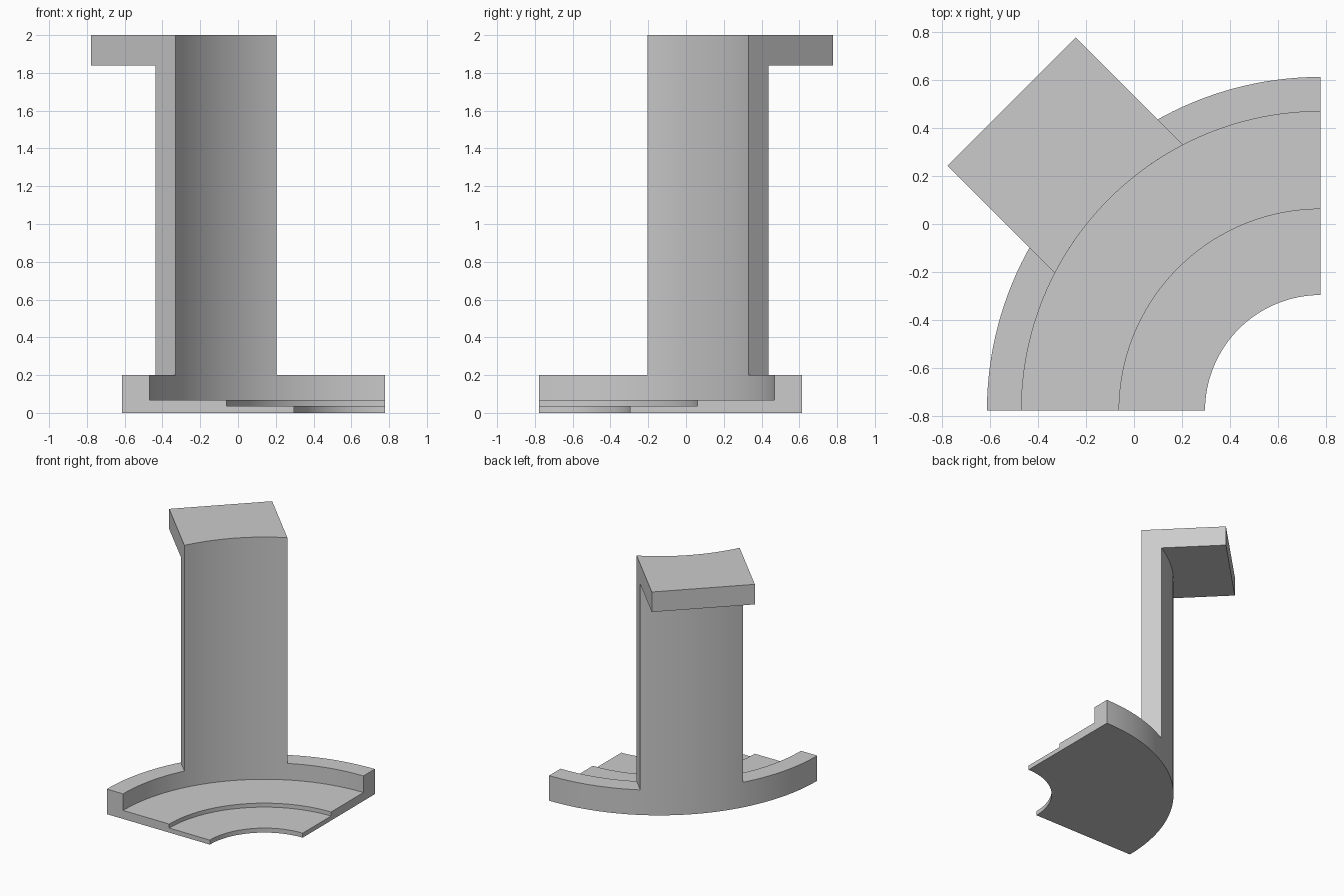
import bpy, bmesh, math

if "Cube" in bpy.data.objects:
    bpy.data.objects.remove(bpy.data.objects["Cube"])

C = 0.778                 # the arc centre sits at (C, -C)
R_IN, R_OUT = 1.247, 1.391
STEPS = 48

grey = bpy.data.materials.new("plain grey")
grey.diffuse_color = (0.6, 0.6, 0.6, 1)
grey.use_nodes = True
grey.node_tree.nodes["Principled BSDF"].inputs["Base Color"].default_value = grey.diffuse_color


def loft(name, sections):
    """Closed solid through a row of matching closed sections."""
    bm = bmesh.new()
    rings = [[bm.verts.new(p) for p in s] for s in sections]
    n = len(rings[0])
    for a, b in zip(rings, rings[1:]):
        for i in range(n):
            j = (i + 1) % n
            bm.faces.new((a[i], a[j], b[j], b[i]))
    bm.faces.new(rings[0])
    bm.faces.new(rings[-1])
    bmesh.ops.recalc_face_normals(bm, faces=bm.faces)
    mesh = bpy.data.meshes.new(name)
    bm.to_mesh(mesh)
    bm.free()
    mesh.materials.append(grey)
    ob = bpy.data.objects.new(name, mesh)
    bpy.context.collection.objects.link(ob)
    bpy.ops.object.select_all(action='DESELECT')
    ob.select_set(True)
    bpy.context.view_layer.objects.active = ob
    bpy.ops.object.shade_smooth_by_angle(angle=math.radians(30))
    return ob


# Quarter-ring base: two shallow steps and a raised outer rim
profile = [(0.482, 0), (R_OUT, 0), (R_OUT, 0.2), (R_IN, 0.2),
           (R_IN, 0.068), (0.84, 0.068), (0.84, 0.036), (0.482, 0.036)]
base = []
for k in range(STEPS + 1):
    a = math.pi / 2 * (1 + k / STEPS)
    base.append([(C + r * math.cos(a), -C + r * math.sin(a), z) for r, z in profile])
loft("stepped_base", base)

# Curved upright with a flat ledge pointing outward along the diagonal
HALF, FAR, S = 0.378, 1.822, math.sqrt(0.5)
upright = []
for k in range(STEPS // 2 + 1):
    t = HALF * (4 * k / STEPS - 1)
    i = math.sqrt(R_IN ** 2 - t * t)
    o = math.sqrt(R_OUT ** 2 - t * t)
    outline = [(i, 0.2), (o, 0.2), (o, 1.84), (FAR, 1.84), (FAR, 2), (i, 2)]
    upright.append([(C + (t - u) * S, -C + (t + u) * S, z) for u, z in outline])
loft("upright_with_ledge", upright)
